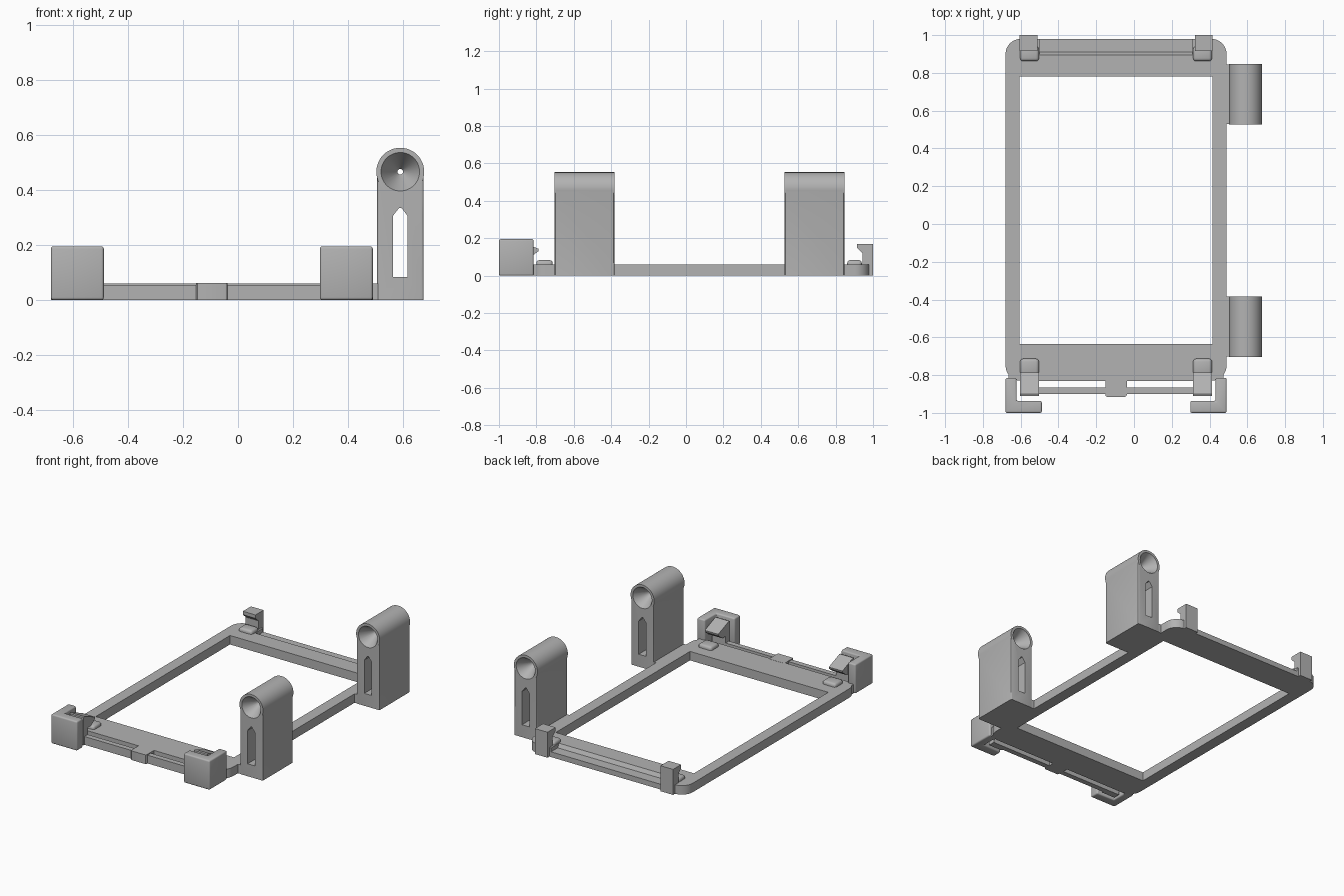
import bpy, bmesh, math
from mathutils import Vector

cube = bpy.data.objects.get("Cube")
if cube:
    bpy.data.objects.remove(cube, do_unlink=True)

grey = bpy.data.materials.new("plain grey")
grey.use_nodes = True
colour = (0.45, 0.45, 0.45, 1)
grey.diffuse_color = colour
grey.node_tree.nodes["Principled BSDF"].inputs["Base Color"].default_value = colour

MID = -0.095  # centre line of the frame in x


def finish(name, bm):
    bmesh.ops.recalc_face_normals(bm, faces=bm.faces)
    mesh = bpy.data.meshes.new(name)
    bm.to_mesh(mesh)
    bm.free()
    mesh.materials.append(grey)
    ob = bpy.data.objects.new(name, mesh)
    bpy.context.collection.objects.link(ob)
    return ob


def prism(name, profile, lo, hi, axis="z", bevel=0, only_along=False, steps=3):
    """Extrude a 2D profile along an axis, optionally rounding its edges."""
    place = {"x": lambda a, b, t: (t, a, b),
             "y": lambda a, b, t: (a, t, b),
             "z": lambda a, b, t: (a, b, t)}[axis]
    direction = Vector(place(0, 0, 1))
    bm = bmesh.new()
    face = bm.faces.new([bm.verts.new(place(a, b, lo)) for a, b in profile])
    ext = bmesh.ops.extrude_face_region(bm, geom=[face])["geom"]
    bmesh.ops.translate(bm, vec=direction * (hi - lo),
                        verts=[v for v in ext if isinstance(v, bmesh.types.BMVert)])
    bmesh.ops.recalc_face_normals(bm, faces=bm.faces)
    if bevel:
        edges = [e for e in bm.edges if not only_along or
                 abs((e.verts[0].co - e.verts[1].co).normalized().dot(direction)) > 0.99]
        bmesh.ops.bevel(bm, geom=edges, offset=bevel, segments=steps,
                        profile=0.5, affect="EDGES")
    return finish(name, bm)


def rect(x0, x1, y0, y1):
    return [(x0, y0), (x1, y0), (x1, y1), (x0, y1)]


def circle(x, z, r, n=48):
    return [(x + r * math.cos(2 * math.pi * i / n), z + r * math.sin(2 * math.pi * i / n))
            for i in range(n)]


def combine(ob, other, operation):
    mod = ob.modifiers.new("combine", "BOOLEAN")
    mod.operation, mod.solver, mod.object = operation, "EXACT", other
    bpy.context.view_layer.objects.active = ob
    bpy.ops.object.modifier_apply(modifier=mod.name)
    bpy.data.objects.remove(other, do_unlink=True)


def mirrored(ob, name):
    bm = bmesh.new()
    bm.from_mesh(ob.data)
    for v in bm.verts:
        v.co.x = 2 * MID - v.co.x
    return finish(name, bm)


# Rounded base frame with its opening and the recessed rear ledge
frame = prism("base_frame", rect(-0.68, 0.49, -0.83, 0.98), 0, 0.06,
              bevel=0.08, only_along=True, steps=8)
combine(frame, prism("opening", rect(-0.605, 0.415, -0.635, 0.78), -0.1, 0.2), "DIFFERENCE")
ledge = [(0.895, 0.07), (0.895, 0.06), (0.91, 0.035), (1.1, 0.035), (1.1, 0.07)]
combine(frame, prism("ledge", ledge, -0.5, 0.31, "x"), "DIFFERENCE")

# Springy front bar joined to the frame by a middle tab
prism("front_bar", rect(-0.6, 0.41, -0.9, -0.865), 0, 0.055)
prism("front_tab", rect(-0.152, -0.038, -0.915, -0.82), 0, 0.061,
      bevel=0.01, only_along=True)

# Parts that repeat on both sides of the frame
front_hook_side = [(-0.91, 0), (-0.91, 0.185), (-0.9, 0.188), (-0.787, 0.143), (-0.79, 0.13),
                   (-0.83, 0.1), (-0.865, 0.1), (-0.865, 0)]
rear_hook_side = [(0.945, 0), (1, 0), (1, 0.17), (0.915, 0.17), (0.915, 0.147), (0.945, 0.12)]
guard_plan = [(-0.68, -1), (-0.488, -1), (-0.488, -0.937), (-0.622, -0.937),
              (-0.622, -0.815), (-0.68, -0.815)]
pairs = [
    ("front_hook", prism("front_hook_right", front_hook_side, -0.603, -0.503, "x")),
    ("rear_hook", prism("rear_hook_right", rear_hook_side, -0.605, -0.512, "x")),
    ("corner_guard", prism("corner_guard_right", guard_plan, 0, 0.195, bevel=0.009)),
    ("guard_joint", prism("guard_joint_right", rect(-0.665, -0.622, -0.84, -0.77), 0, 0.06)),
    ("front_pad", prism("front_pad_right", rect(-0.603, -0.503, -0.8, -0.713),
                        0.03, 0.083, bevel=0.016)),
    ("rear_pad", prism("rear_pad_right", rect(-0.603, -0.503, 0.862, 0.94),
                       0.03, 0.083, bevel=0.016)),
]
for name, ob in pairs:
    mirrored(ob, name + "_left")


def funnel(y, inward):
    """Cone cutter opening outward from an end of the tube."""
    bm = bmesh.new()
    rings = []
    for r, d in ((0.0785, -0.012), (0.07, 0), (0.01, 0.1), (0.01, 0.17)):
        rings.append([bm.verts.new((x, y + inward * d, z)) for x, z in circle(0.59, 0.466, r)])
    for a, b in zip(rings, rings[1:]):
        for i in range(len(a)):
            j = (i + 1) % len(a)
            bm.faces.new((a[i], a[j], b[j], b[i]))
    bm.faces.new(rings[0])
    bm.faces.new(rings[-1])
    return finish("funnel", bm)


# Side towers: slotted post, tube on top and a funnel in each end
for name, y0, y1 in (("front_tower", -0.703, -0.383), ("rear_tower", 0.527, 0.847)):
    tower = prism(name, rect(0.506, 0.675, y0, y1), 0, 0.466, bevel=0.008, only_along=True)
    combine(tower, prism("tube", circle(0.59, 0.466, 0.087), y0, y1, "y"), "UNION")
    slot = [(0.563, 0.083), (0.617, 0.083), (0.617, 0.305), (0.594, 0.335),
            (0.586, 0.335), (0.563, 0.305)]
    combine(tower, prism("slot", slot, y0 - 0.1, y1 + 0.1, "y"), "DIFFERENCE")
    combine(tower, funnel(y0, 1), "DIFFERENCE")
    combine(tower, funnel(y1, -1), "DIFFERENCE")
    prism(name + "_link", rect(0.47, 0.52, y0 + 0.002, y1 - 0.002), 0, 0.06)

# Smooth the rounded surfaces and keep corners sharp
bpy.ops.object.select_all(action="DESELECT")
for ob in bpy.context.collection.objects:
    if ob.type == "MESH" and grey.name in ob.data.materials:
        ob.select_set(True)
        bpy.context.view_layer.objects.active = ob
bpy.ops.object.shade_smooth_by_angle(angle=math.radians(30))
